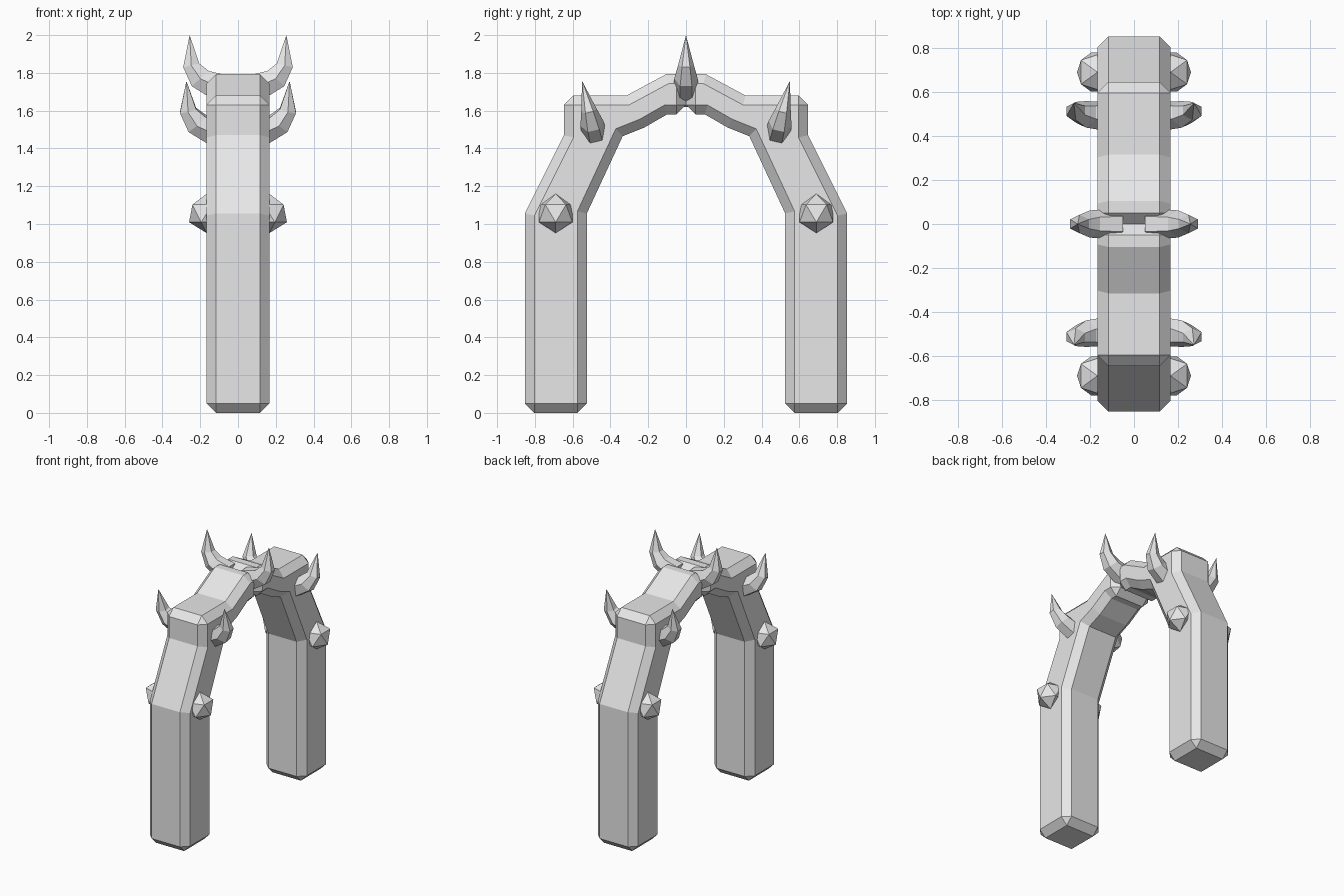
import bpy, bmesh, math
from mathutils import Vector, Matrix

cube = bpy.data.objects.get("Cube")
if cube:
    bpy.data.objects.remove(cube, do_unlink=True)

GREY = (0.8, 0.8, 0.8, 1)
stone = bpy.data.materials.new("pale grey stone")
stone.use_nodes = True
stone.diffuse_color = GREY
stone.node_tree.nodes["Principled BSDF"].inputs["Base Color"].default_value = GREY


def add_object(name, bm):
    bmesh.ops.recalc_face_normals(bm, faces=bm.faces)
    mesh = bpy.data.meshes.new(name)
    bm.to_mesh(mesh)
    bm.free()
    mesh.materials.append(stone)
    obj = bpy.data.objects.new(name, mesh)
    bpy.context.collection.objects.link(obj)
    return obj


# Arch halves: side outline (y, z) extruded across x, then chamfered
HALF_WIDTH = 0.167
OUTLINE = [(0.853, 0), (0.853, 1.056), (0.646, 1.47), (0.646, 1.68), (0.315, 1.68),
           (0.105, 1.793), (0, 1.793), (0, 1.58), (0.1, 1.58), (0.222, 1.51),
           (0.335, 1.465), (0.525, 1.056), (0.525, 0)]


def arch_half(name, side):
    bm = bmesh.new()
    face = bm.faces.new([bm.verts.new((-HALF_WIDTH, y * side, z)) for y, z in OUTLINE])
    grown = bmesh.ops.extrude_face_region(bm, geom=[face])["geom"]
    moved = [v for v in grown if isinstance(v, bmesh.types.BMVert)]
    bmesh.ops.translate(bm, verts=moved, vec=(2 * HALF_WIDTH, 0, 0))
    obj = add_object(name, bm)
    chamfer = obj.modifiers.new("chamfer", "BEVEL")
    chamfer.width = 0.05
    chamfer.segments = 1
    chamfer.limit_method = "ANGLE"
    chamfer.angle_limit = math.radians(50)


# Horns: six-sided rings between a lower and an upper curve, closed in a tip
RINGS = [((0.07, 1.62), (0.05, 1.785), 0.07),
         ((0.245, 1.73), (0.155, 1.81), 0.062),
         ((0.29, 1.83), (0.205, 1.85), 0.042)]
TIP = Vector((0.256, 0, 2.0))


def horn(name, side, tip, tilt):
    bm = bmesh.new()
    loops = []
    for low, high, width in RINGS:
        low, high = Vector((low[0], 0, low[1])), Vector((high[0], 0, high[1]))
        loop = []
        for i in range(6):
            a = math.radians(60 * i)
            height = 0.5 + 0.5 * math.sin(a) / math.sin(math.radians(60))
            p = low.lerp(high, height)
            p.y = width * math.cos(a)
            loop.append(bm.verts.new(p))
        loops.append(loop)
    point = bm.verts.new(TIP)
    bm.faces.new(loops[0])
    for i in range(6):
        j = (i + 1) % 6
        for a, b in zip(loops, loops[1:]):
            bm.faces.new((a[i], a[j], b[j], b[i]))
        bm.faces.new((loops[-1][i], loops[-1][j], point))
    place = (Matrix.Diagonal((side, 1, 1, 1)) @ Matrix.Translation(tip)
             @ Matrix.Rotation(tilt, 4, "X") @ Matrix.Translation(-TIP))
    bm.transform(place)
    add_object(name, bm)


# Studs: faceted balls half sunk in the sides
def stud(name, side, y):
    bm = bmesh.new()
    bmesh.ops.create_icosphere(bm, subdivisions=1, radius=0.104)
    bm.transform(Matrix.Diagonal((side, 1, 1, 1)) @ Matrix.Translation((0.166, y, 1.056))
                 @ Matrix.Diagonal((-1, 1, 1, 1)))
    add_object(name, bm)


for end, s in (("front", -1), ("back", 1)):
    arch_half(end + "_arch_half", s)
    for flank, x in (("left", 1), ("right", -1)):
        stud(f"{end}_{flank}_stud", x, 0.69 * s)
        horn(f"{end}_{flank}_horn", x, Vector((0.273, 0.55 * s, 1.757)), math.radians(-13 * s))

for flank, x in (("left", 1), ("right", -1)):
    horn(f"top_{flank}_horn", x, TIP, 0)
